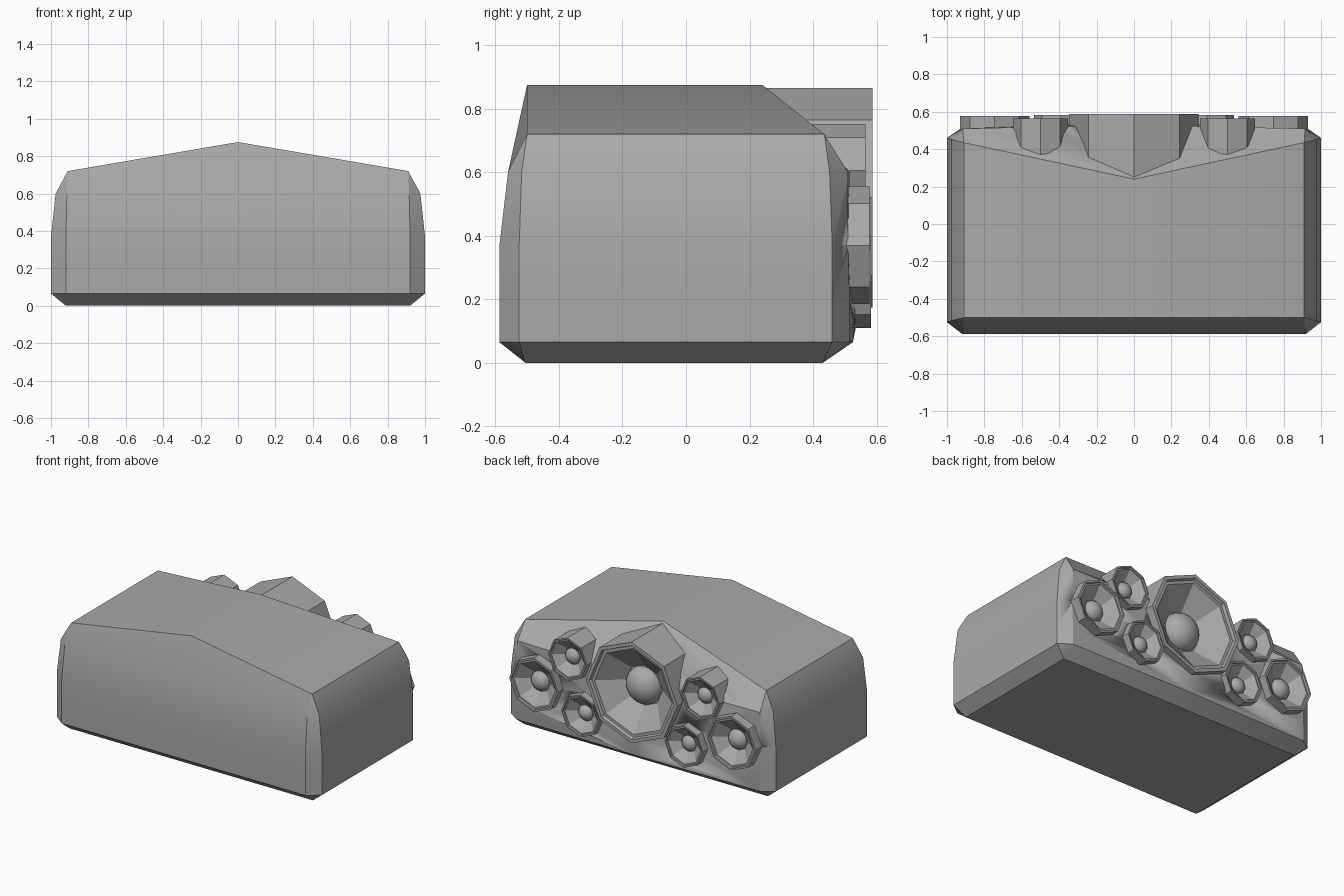
import bpy, bmesh, math

if "Cube" in bpy.data.objects:
    bpy.data.objects.remove(bpy.data.objects["Cube"])

grey = bpy.data.materials.new("grey_metal")
grey.diffuse_color = (0.4, 0.4, 0.4, 1)
grey.use_nodes = True
grey.node_tree.nodes["Principled BSDF"].inputs["Base Color"].default_value = grey.diffuse_color


def make(name, bm, angle=30):
    bmesh.ops.remove_doubles(bm, verts=bm.verts, dist=0.0005)
    bmesh.ops.recalc_face_normals(bm, faces=bm.faces)
    me = bpy.data.meshes.new(name)
    bm.to_mesh(me)
    bm.free()
    me.materials.append(grey)
    ob = bpy.data.objects.new(name, me)
    bpy.context.collection.objects.link(ob)
    bpy.ops.object.select_all(action='DESELECT')
    ob.select_set(True)
    bpy.context.view_layer.objects.active = ob
    bpy.ops.object.shade_smooth_by_angle(angle=math.radians(angle))
    return ob


def ring(bm, x, z, y, r, n):
    return [bm.verts.new((x + r * math.sin(2 * math.pi * i / n), y,
                          z + r * math.cos(2 * math.pi * i / n))) for i in range(n)]


def lathe(bm, x, z, profile, n):
    # sweep (radius, y) points around the y axis and cap both ends
    rings = [ring(bm, x, z, y, r, n) for r, y in profile]
    for a, b in zip(rings, rings[1:]):
        for i in range(n):
            j = (i + 1) % n
            bm.faces.new((a[i], a[j], b[j], b[i]))
    bm.faces.new(rings[0])
    bm.faces.new(rings[-1])


# hull levels: z, middle z, side x, corner x, front y, front corner y,
# back corner y, back y, back middle y
levels = [
    (0.0, 0.0, 0.92, 0.92, -0.505, -0.505, 0.43, 0.43, 0.43),
    (0.065, 0.065, 1.0, 0.92, -0.587, -0.525, 0.46, 0.515, 0.525),
    (0.19, 0.19, 1.0, 0.92, -0.587, -0.525, 0.46, 0.515, 0.55),
    (0.37, 0.37, 1.0, 0.92, -0.587, -0.525, 0.46, 0.51, 0.545),
    (0.6, 0.6, 0.975, 0.915, -0.56, -0.517, 0.452, 0.51, 0.53),
    (0.72, 0.875, 0.91, 0.91, -0.5, -0.5, 0.435, 0.435, 0.24),
]
bm = bmesh.new()
rings = []
for z, zm, X, xc, yf, yfc, ybc, yb, ym in levels:
    pts = [(0, yf, zm), (xc, yf, z), (X, yfc, z), (X, ybc, z), (xc, yb, z), (0, ym, zm),
           (-xc, yb, z), (-X, ybc, z), (-X, yfc, z), (-xc, yf, z)]
    rings.append([bm.verts.new(p) for p in pts])
for a, b in zip(rings, rings[1:]):
    for i in range(10):
        j = (i + 1) % 10
        bm.faces.new((a[i], a[j], b[j], b[i]))
bm.faces.new(rings[0])
top = rings[-1]
bm.faces.new(top[:6])                    # right roof slope
bm.faces.new(top[5:] + top[:1])          # left roof slope
hull = make("hull", bm)

# thrusters: name, x, z, radius, start y, end y
thrusters = [("main_thruster", 0, 0.52, 0.345, 0.2, 0.587)]
for side, s in (("right", 1), ("left", -1)):
    thrusters += [
        (side + "_upper_thruster", s * 0.5, 0.605, 0.147, 0.36, 0.565),
        (side + "_outer_thruster", s * 0.745, 0.37, 0.185, 0.4, 0.578),
        (side + "_lower_thruster", s * 0.39, 0.255, 0.145, 0.43, 0.582),
    ]

cut = bmesh.new()
for name, x, z, r, y0, y1 in thrusters:
    depth = 0.4 * r
    # octagonal bell with a stepped rim
    bm = bmesh.new()
    lathe(bm, x, z, [(r, y0), (r, y1), (0.93 * r, y1), (0.91 * r, y1 - 0.06 * r),
                     (0.85 * r, y1 - 0.06 * r), (0.4 * r, y1 - depth)], 8)
    make(name, bm, 20)
    # round core in the middle of the bell
    bm = bmesh.new()
    core = [(0.37 * r * math.cos(t), y1 - depth - 0.01 + 0.3 * r * math.sin(t))
            for t in [math.radians(15 * k) for k in range(6)] + [math.radians(88)]]
    lathe(bm, x, z, core, 24)
    make(name + "_core", bm, 40)
    lathe(cut, x, z, [(0.95 * r, y1 - depth - 0.02), (0.95 * r, 0.8)], 8)

# open the hull behind the bells
cutter = make("thruster_cutter", cut)
cutter.hide_render = True
cutter.hide_viewport = True
mod = hull.modifiers.new("thruster_openings", 'BOOLEAN')
mod.operation = 'DIFFERENCE'
mod.solver = 'EXACT'
mod.object = cutter
